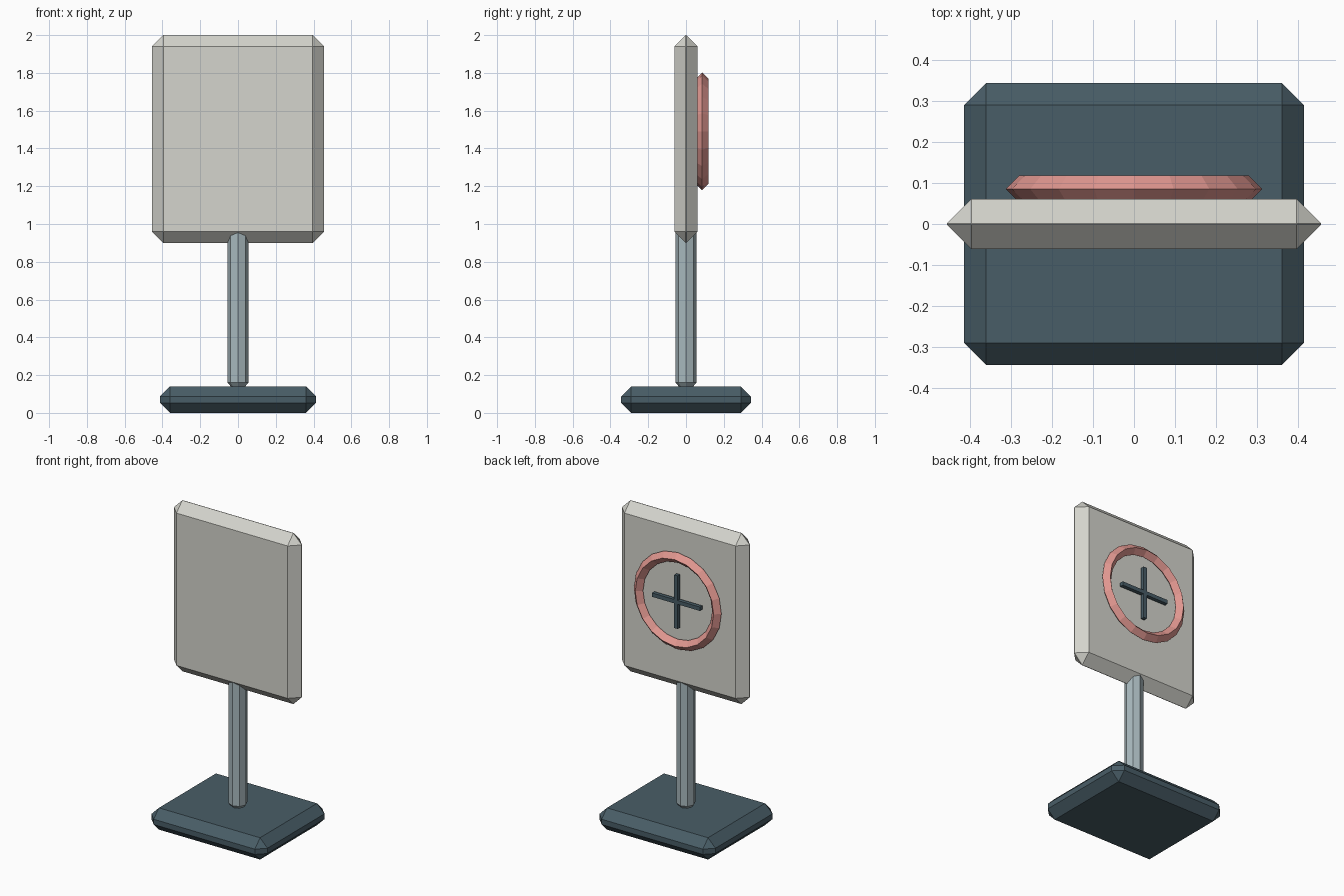
import bpy
import bmesh
from math import cos, sin, tau
from mathutils import Matrix

cube = bpy.data.objects.get("Cube")
if cube:
    bpy.data.objects.remove(cube, do_unlink=True)


def material(name, rgb):
    mat = bpy.data.materials.new(name)
    mat.use_nodes = True
    color = (*rgb, 1)
    mat.diffuse_color = color
    mat.node_tree.nodes["Principled BSDF"].inputs["Base Color"].default_value = color
    return mat


cream = material("warm off white", (0.66, 0.66, 0.61))
grey = material("pale blue grey", (0.39, 0.48, 0.51))
slate = material("dark slate", (0.066, 0.11, 0.135))
pink = material("salmon pink", (0.75, 0.31, 0.28))


def finish(name, bm, mat):
    bmesh.ops.recalc_face_normals(bm, faces=bm.faces)
    mesh = bpy.data.meshes.new(name)
    bm.to_mesh(mesh)
    bm.free()
    mesh.materials.append(mat)
    obj = bpy.data.objects.new(name, mesh)
    bpy.context.collection.objects.link(obj)
    return obj


def box(name, center, size, mat, chamfer=0):
    bm = bmesh.new()
    bmesh.ops.create_cube(bm, size=1, matrix=Matrix.Translation(center) @ Matrix.Diagonal((*size, 1)))
    if chamfer:
        bmesh.ops.bevel(bm, geom=bm.edges[:], offset=chamfer, segments=1,
                        affect='EDGES', clamp_overlap=True)
    return finish(name, bm, mat)


def loft(name, rings, mat, closed=False):
    """Join equal-length rings of points, capping the ends unless closed."""
    bm = bmesh.new()
    loops = [[bm.verts.new(p) for p in ring] for ring in rings]
    n = len(loops[0])
    for i in range(len(loops) if closed else len(loops) - 1):
        a, b = loops[i], loops[(i + 1) % len(loops)]
        for j in range(n):
            k = (j + 1) % n
            bm.faces.new((a[j], a[k], b[k], b[j]))
    if not closed:
        bm.faces.new(loops[0])
        bm.faces.new(loops[-1])
    return finish(name, bm, mat)


# Chamfered foot and sign panel
box("base", (0, 0, 0.07), (0.826, 0.686, 0.14), slate, 0.053)
box("panel", (0, 0, 1.45), (0.91, 0.122, 1.1), cream, 0.0595)

# Octagonal post with chamfered ends
profile = [(0.035, 0.137), (0.056, 0.16), (0.056, 0.96), (0.035, 0.98)]
loft("post", [[(r * cos(tau * i / 8), r * sin(tau * i / 8), z) for i in range(8)]
              for r, z in profile], grey)

# Faceted ring with a diamond section on the back of the panel
ring_z, ring_y, radius, thick = 1.49, 0.085, 0.279, 0.033
rings = []
for i in range(20):
    a = tau * i / 20
    ring = []
    for j in range(4):
        r = radius + thick * cos(tau * j / 4)
        ring.append((r * cos(a), ring_y + thick * sin(tau * j / 4), ring_z + r * sin(a)))
    rings.append(ring)
loft("ring", rings, pink, closed=True)

# Cross bars inside the ring
box("cross_bar_horizontal", (0, 0.09, ring_z), (0.342, 0.024, 0.025), slate)
box("cross_bar_vertical", (0, 0.09, ring_z), (0.025, 0.024, 0.342), slate)
